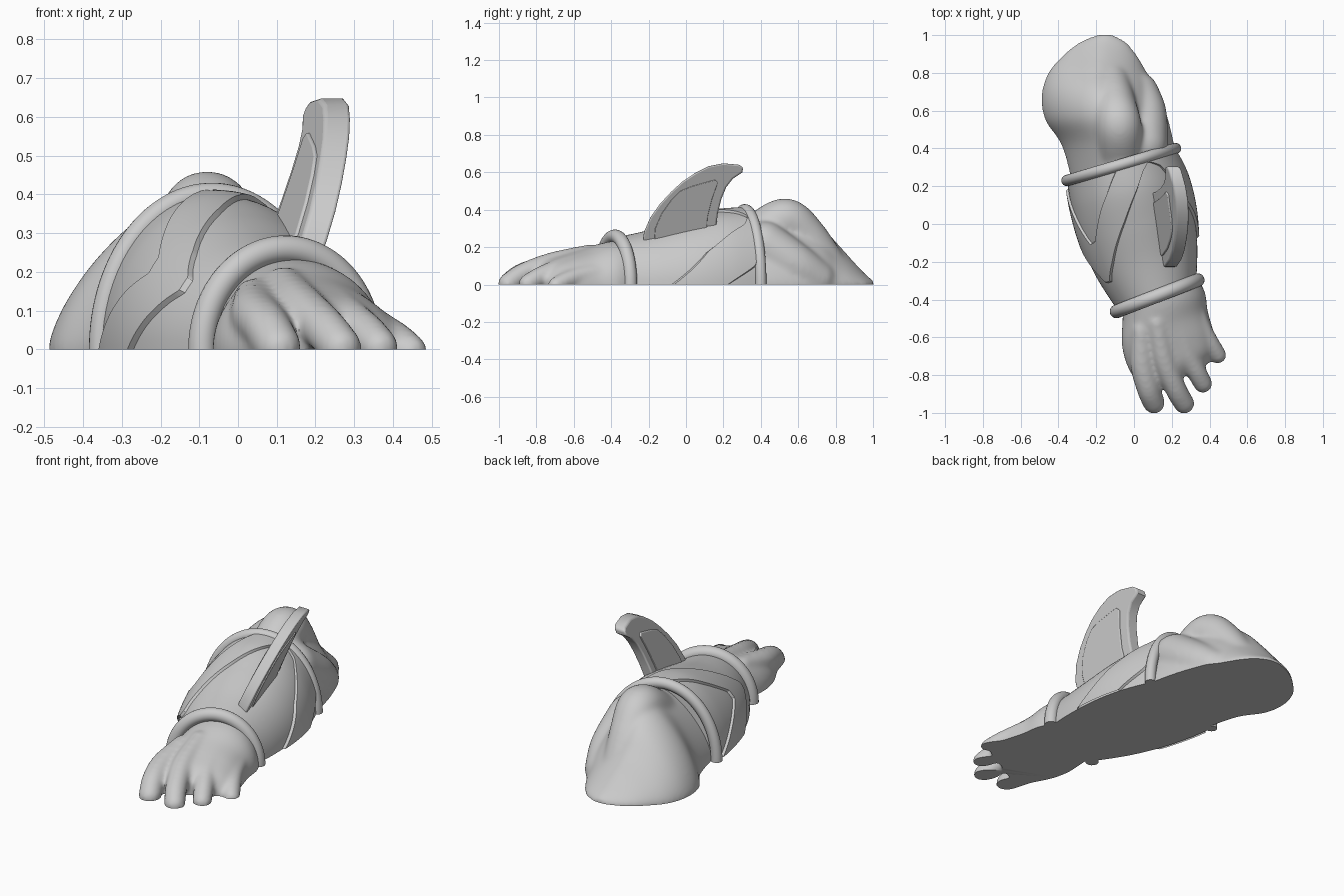
import bpy, bmesh, math
from mathutils import Vector

cube = bpy.data.objects.get("Cube")
if cube:
    bpy.data.objects.remove(cube, do_unlink=True)

grey = bpy.data.materials.new("plain grey")
grey.use_nodes = True
grey.diffuse_color = (0.6, 0.6, 0.6, 1)
grey.node_tree.nodes["Principled BSDF"].inputs["Base Color"].default_value = (0.6, 0.6, 0.6, 1)


def finish(name, bm):
    """Turn a bmesh into a linked, coloured object."""
    bmesh.ops.recalc_face_normals(bm, faces=bm.faces[:])
    mesh = bpy.data.meshes.new(name)
    bm.to_mesh(mesh)
    bm.free()
    mesh.materials.append(grey)
    obj = bpy.data.objects.new(name, mesh)
    bpy.context.collection.objects.link(obj)
    return obj


def smooth(obj, angle=40):
    bpy.ops.object.select_all(action='DESELECT')
    obj.select_set(True)
    bpy.context.view_layer.objects.active = obj
    bpy.ops.object.shade_smooth_by_angle(angle=math.radians(angle))


def cut_ground(bm, fill=True):
    """Slice off everything below the ground and close the hole."""
    bmesh.ops.bisect_plane(bm, geom=bm.verts[:] + bm.edges[:] + bm.faces[:],
                           plane_co=(0, 0, 0), plane_no=(0, 0, -1), clear_outer=True)
    if fill:
        bmesh.ops.holes_fill(bm, edges=[e for e in bm.edges if e.is_boundary], sides=0)


def spline(keys, t):
    """Smooth interpolation of equal-length tuples, t from 0 to 1."""
    n = len(keys) - 1
    i = min(int(t * n), n - 1)
    f = t * n - i
    p, q, r, s = (keys[max(0, min(n, i + k))] for k in (-1, 0, 1, 2))
    return [0.5 * (2 * b + (c - a) * f + (2 * a - 5 * b + 4 * c - d) * f ** 2
                   + (3 * b - a - 3 * c + d) * f ** 3) for a, b, c, d in zip(p, q, r, s)]


def polyline(keys, x):
    """Linear lookup in a list of (x, value)."""
    for (x0, v0), (x1, v1) in zip(keys, keys[1:]):
        if x <= x1:
            return v0 + (v1 - v0) * (x - x0) / (x1 - x0)
    return keys[-1][1]


def arch(sec, a, e=1.0, off=0.0):
    """Point on an arched section (left x, left y, right x, right y, height)."""
    lx, ly, rx, ry, h = sec
    half = Vector((rx - lx, ry - ly, 0)) / 2
    u, v = (math.copysign(abs(w) ** e, w) for w in (math.cos(a), math.sin(a)))
    p = Vector((lx + rx, ly + ry, 0)) / 2 + half * (1 + off / half.length) * u
    p.z = v * (h + off)
    return p


def add_grid(bm, rows, closed=True):
    """Skin rows of points; closed rows are capped at both ends."""
    vs = [[bm.verts.new(p) for p in row] for row in rows]
    n = len(rows[0])
    for r0, r1 in zip(vs, vs[1:]):
        for j in range(n if closed else n - 1):
            k = (j + 1) % n
            bm.faces.new((r0[j], r0[k], r1[k], r1[j]))
    if closed:
        bm.faces.new(vs[0])
        bm.faces.new(vs[-1])


def add_loft(bm, keys, steps=40, around=72, e=1.0):
    add_grid(bm, [[arch(spline(keys, i / steps), 2 * math.pi * j / around, e)
                   for j in range(around)] for i in range(steps + 1)])


def add_chain(bm, keys, steps=30):
    """Row of overlapping balls; keys are (x, y, top height, radius)."""
    for i in range(steps + 1):
        x, y, top, r = spline(keys, i / steps)
        made = bmesh.ops.create_icosphere(bm, subdivisions=3, radius=r)
        bmesh.ops.translate(bm, verts=made["verts"], vec=(x, y, top - r))


def organic(name, keys, chains, e, rounds):
    """Melt a loft and ball chains into one soft form standing on the ground."""
    bm = bmesh.new()
    add_loft(bm, keys, e=e)
    for chain in chains:
        add_chain(bm, chain)
    src = finish(name + "_source", bm)
    mod = src.modifiers.new("melt", 'REMESH')
    mod.mode, mod.voxel_size = 'VOXEL', 0.011
    mod = src.modifiers.new("soften", 'SMOOTH')
    mod.factor, mod.iterations = 0.5, rounds
    dg = bpy.context.evaluated_depsgraph_get()
    bm = bmesh.new()
    bm.from_mesh(src.evaluated_get(dg).to_mesh())
    bpy.data.objects.remove(src, do_unlink=True)
    cut_ground(bm)
    smooth(finish(name, bm))


# Upper arm with elbow hump and soft muscle ridges
organic("upper_arm", [
    (-0.32, 0.18, 0.23, 0.31, 0.36), (-0.38, 0.41, 0.205, 0.46, 0.39),
    (-0.47, 0.55, 0.165, 0.61, 0.39), (-0.49, 0.68, 0.115, 0.73, 0.33),
    (-0.455, 0.80, 0.065, 0.81, 0.225), (-0.38, 0.89, 0.02, 0.89, 0.13),
    (-0.29, 0.965, -0.04, 0.965, 0.05), (-0.19, 1.005, -0.11, 1.005, 0.02)],
    [[(-0.07, 0.40, 0.39, 0.13), (-0.08, 0.53, 0.462, 0.12), (-0.10, 0.64, 0.37, 0.11),
      (-0.12, 0.76, 0.2, 0.1)],
     [(0.05, 0.42, 0.34, 0.13), (0.055, 0.58, 0.225, 0.12), (0.03, 0.70, 0.13, 0.1)]],
    1.36, 24)

# Hand: broad back tapering into four short fingers
organic("hand", [
    (-0.06, -0.38, 0.32, -0.26, 0.24), (-0.06, -0.5, 0.375, -0.36, 0.225),
    (-0.065, -0.63, 0.39, -0.46, 0.192), (-0.04, -0.74, 0.42, -0.57, 0.16),
    (0.015, -0.85, 0.425, -0.66, 0.125), (0.04, -0.93, 0.405, -0.73, 0.07)],
    [[(0.04, -0.56, 0.185, 0.05), (0.045, -0.74, 0.155, 0.065), (0.075, -0.87, 0.118, 0.062),
      (0.105, -0.945, 0.065, 0.06)],
     [(0.12, -0.52, 0.215, 0.05), (0.16, -0.72, 0.172, 0.06), (0.22, -0.87, 0.115, 0.058),
      (0.265, -0.95, 0.06, 0.056)],
     [(0.22, -0.46, 0.195, 0.05), (0.27, -0.66, 0.145, 0.055), (0.33, -0.78, 0.095, 0.053),
      (0.365, -0.845, 0.055, 0.051)],
     [(0.31, -0.42, 0.12, 0.05), (0.36, -0.55, 0.1, 0.05), (0.41, -0.64, 0.07, 0.048),
      (0.445, -0.695, 0.04, 0.046)]],
    0.95, 16)

# Forearm guard
guard = [(-0.085, -0.46, 0.33, -0.30, 0.25), (-0.20, -0.28, 0.335, -0.12, 0.29),
         (-0.28, -0.10, 0.32, 0.08, 0.345), (-0.33, 0.08, 0.28, 0.25, 0.39),
         (-0.355, 0.23, 0.22, 0.40, 0.40)]
bm = bmesh.new()
add_loft(bm, guard)
cut_ground(bm)
smooth(finish("forearm_guard", bm))

# Wrapped strap lying on the guard, swept forward on the left flank
front_edge = [(0, 0.3), (0.5, 0.55), (0.9, 0.88), (1.1, 0.94), (1.25, 0.87), (1.75, 0.55),
              (2.2, 0.3), (2.45, 0.19), (2.6, 0.19), (3.15, 0.46)]
back_edge = [(0, 0.72), (0.25, 0.95), (0.4, 1.0), (1.6, 1.0), (2.1, 0.7), (2.4, 0.49),
             (2.55, 0.48), (3.15, 0.92)]
bm = bmesh.new()
rows = []
for i in range(121):
    a = math.pi * i / 120
    lo, hi = polyline(front_edge, a), polyline(back_edge, a)
    row = []
    for j in range(15):
        s = lo + (hi - lo) * (0 if j == 0 else 1 if j == 14 else 0.04 + 0.92 * (j - 1) / 12)
        row.append(arch(spline(guard, s), a, off=-0.006 if j in (0, 14) else 0.013))
    rows.append(row)
add_grid(bm, rows, closed=False)
cut_ground(bm, fill=False)
smooth(finish("guard_strap", bm), 30)

# Rolled rims at the wrist and elbow ends
for name, sec, r, off in (("wrist_rim", guard[0], 0.036, 0.008), ("elbow_rim", guard[-1], 0.03, 0.0)):
    lx, ly, rx, ry, h = sec
    side = Vector((rx - lx, ry - ly, 0)).normalized()
    axis = Vector((-side.y, side.x, 0))
    bm = bmesh.new()
    rows = []
    for i in range(65):
        a = -0.25 + (math.pi + 0.5) * i / 64
        p = arch(sec, a, off=off)
        ahead = arch(sec, a + 0.01, off=off) - p
        out = ahead.cross(axis).normalized()
        rows.append([p + r * (math.cos(b) * out + math.sin(b) * axis)
                     for b in (2 * math.pi * j / 20 for j in range(20))])
    add_grid(bm, rows)
    cut_ground(bm)
    smooth(finish(name, bm))


def plate(name, outline, half, bevel):
    """Leaning slab from a (y, z) outline."""
    bm = bmesh.new()
    add_grid(bm, [[(0.196 - 0.24 * (y + 0.22) + 0.4 * (z - 0.28) + sx, y, z)
                   for y, z in outline] for sx in (-half, half)])
    obj = finish(name, bm)
    mod = obj.modifiers.new("soft edge", 'BEVEL')
    mod.width, mod.segments = bevel, 3
    mod.limit_method, mod.angle_limit = 'ANGLE', math.radians(50)
    smooth(obj, 35)


# Swept fin and its raised side panels
plate("fin", [(-0.23, 0.22), (-0.225, 0.28), (-0.19, 0.36), (-0.14, 0.43), (-0.08, 0.495), (-0.02, 0.55),
              (0.05, 0.597), (0.12, 0.632), (0.2, 0.648), (0.285, 0.64), (0.305, 0.625), (0.302, 0.6),
              (0.25, 0.565), (0.215, 0.52), (0.19, 0.46), (0.17, 0.38), (0.15, 0.22)], 0.034, 0.009)
plate("fin_panel", [(-0.17, 0.22), (-0.165, 0.3), (-0.13, 0.38), (-0.08, 0.45), (-0.03, 0.5),
                    (0.03, 0.525), (0.155, 0.56), (0.17, 0.545), (0.14, 0.46), (0.115, 0.36),
                    (0.105, 0.22)], 0.042, 0.004)
